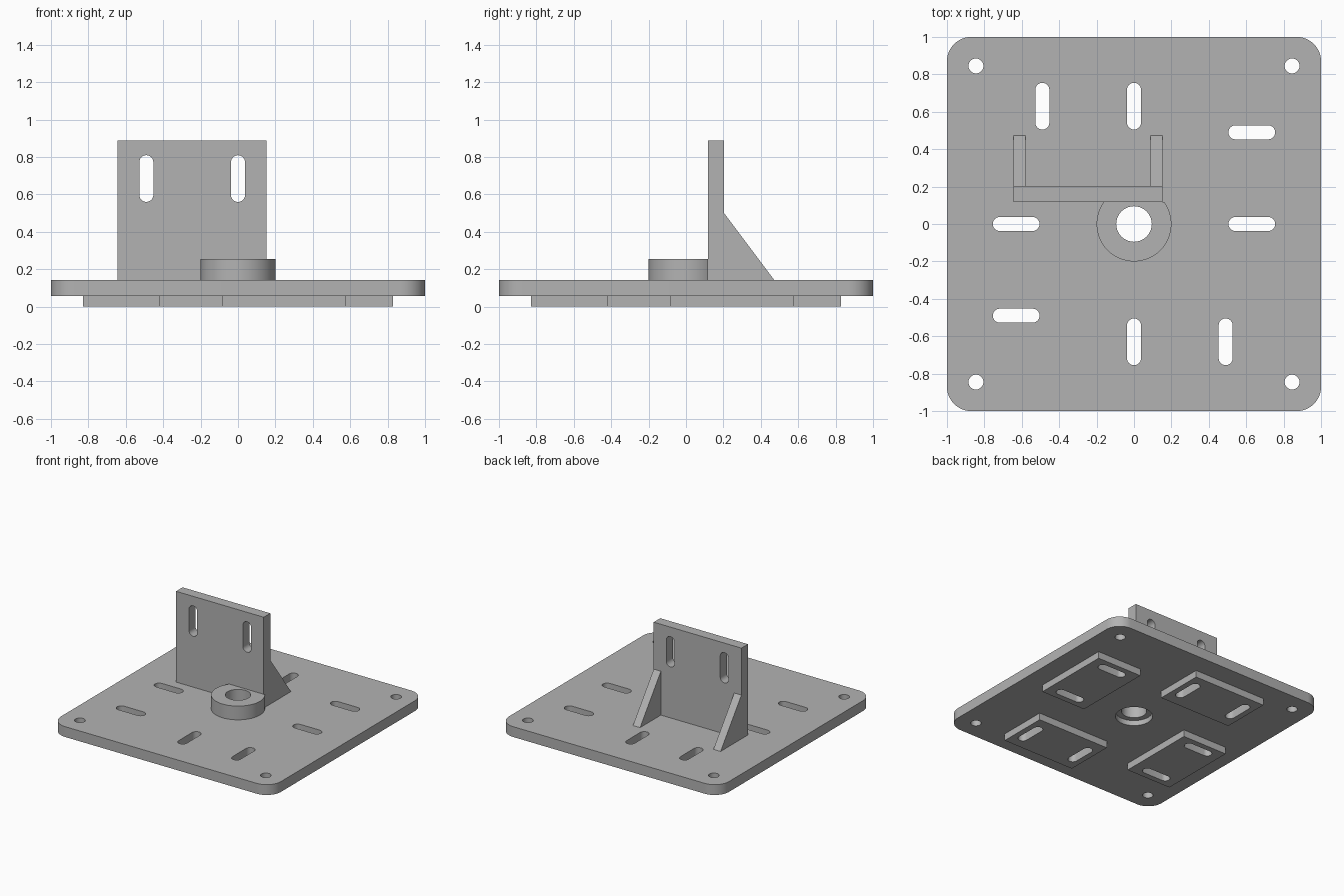
import bpy, bmesh, math
from mathutils import Matrix

if "Cube" in bpy.data.objects:
    bpy.data.objects.remove(bpy.data.objects["Cube"], do_unlink=True)

grey = bpy.data.materials.new("machined grey")
colour = (0.45, 0.45, 0.45, 1)
grey.diffuse_color = colour
grey.use_nodes = True
grey.node_tree.nodes["Principled BSDF"].inputs["Base Color"].default_value = colour


def arc(cx, cy, r, a0, a1, n):
    return [(cx + r * math.cos(math.radians(a0 + (a1 - a0) * i / n)),
             cy + r * math.sin(math.radians(a0 + (a1 - a0) * i / n))) for i in range(n + 1)]


def circle(cx, cy, r, n=48):
    return arc(cx, cy, r, 0, 360, n)[:-1]


def rect(x0, y0, x1, y1, r=0):
    if r == 0:
        return [(x0, y0), (x1, y0), (x1, y1), (x0, y1)]
    return (arc(x1 - r, y1 - r, r, 0, 90, 12) + arc(x0 + r, y1 - r, r, 90, 180, 12)
            + arc(x0 + r, y0 + r, r, 180, 270, 12) + arc(x1 - r, y0 + r, r, 270, 360, 12))


def slot(cx, cy, length=0.25, width=0.075):
    # upright slot with round ends
    r, h = width / 2, (length - width) / 2
    return arc(cx, cy + h, r, 0, 180, 12) + arc(cx, cy - h, r, 180, 360, 12)


def turn(loop, quarter):
    c, s = [(1, 0), (0, 1), (-1, 0), (0, -1)][quarter]
    return [(c * x - s * y, s * x + c * y) for x, y in loop]


FLAT = Matrix.Identity(4)
UPRIGHT = Matrix(((1, 0, 0, 0), (0, 0, 1, 0), (0, 1, 0, 0), (0, 0, 0, 1)))   # profile in x, z
SIDEWAYS = Matrix(((0, 0, 1, 0), (1, 0, 0, 0), (0, 1, 0, 0), (0, 0, 0, 1)))  # profile in y, z


def extrude(name, loops, low, high, frame=FLAT):
    """Solid from an outline with holes, extruded from low to high."""
    curve = bpy.data.curves.new(name, 'CURVE')
    curve.dimensions = '2D'
    curve.fill_mode = 'BOTH'
    curve.extrude = (high - low) / 2
    for loop in loops:
        spline = curve.splines.new('POLY')
        spline.points.add(len(loop) - 1)
        for point, (x, y) in zip(spline.points, loop):
            point.co = (x, y, 0, 1)
        spline.use_cyclic_u = True
    obj = bpy.data.objects.new(name, curve)
    bpy.context.collection.objects.link(obj)
    bpy.ops.object.select_all(action='DESELECT')
    obj.select_set(True)
    bpy.context.view_layer.objects.active = obj
    bpy.ops.object.convert(target='MESH')
    obj = bpy.context.view_layer.objects.active
    bm = bmesh.new()
    bm.from_mesh(obj.data)
    bm.transform(frame @ Matrix.Translation((0, 0, (low + high) / 2)))
    bmesh.ops.remove_doubles(bm, verts=bm.verts, dist=1e-5)
    bmesh.ops.recalc_face_normals(bm, faces=bm.faces)
    bm.to_mesh(obj.data)
    bm.free()
    obj.data.materials.clear()
    obj.data.materials.append(grey)
    bpy.ops.object.shade_smooth_by_angle(angle=math.radians(30))
    return obj


BASE, TOP = 0.057, 0.142

# Base plate with corner holes, slots and central bore
slots = [slot(-0.49, 0.63), slot(0, 0.63)]
holes = [turn(s, q) for q in range(4) for s in slots]
holes += [circle(x, y, 0.04, 32) for x in (-0.845, 0.845) for y in (-0.845, 0.845)]
extrude("base_plate", [rect(-1, -1, 1, 1, 0.13), circle(0, 0, 0.14)] + holes, BASE, TOP)

# Four slotted pads under the plate
pad = [rect(-0.575, 0.42, 0.085, 0.83)] + slots
for q, side in enumerate(("back", "right", "front", "left")):
    extrude(side + "_pad", [turn(loop, q) for loop in pad], 0, BASE)

# Central boss, cut flat against the wall, with a counterbore below
WALL_FRONT, WALL_BACK = 0.117, 0.202
flat = math.degrees(math.asin(WALL_FRONT / 0.2))
extrude("boss", [arc(0, 0, 0.2, 180 - flat, 360 + flat, 60), circle(0, 0, 0.095)], TOP, 0.255)
extrude("bore_shoulder", [circle(0, 0, 0.14), circle(0, 0, 0.095)], 0.1, TOP)

# Upright wall with two slots
extrude("upright_wall", [rect(-0.645, TOP, 0.152, 0.888), slot(-0.49, 0.685), slot(0, 0.685)],
        WALL_FRONT, WALL_BACK, UPRIGHT)

# Sloping gussets behind the wall
gusset = [(WALL_BACK, TOP), (0.472, TOP), (WALL_BACK, 0.502)]
extrude("right_gusset", [gusset], -0.645, -0.58, SIDEWAYS)
extrude("left_gusset", [gusset], 0.087, 0.152, SIDEWAYS)
